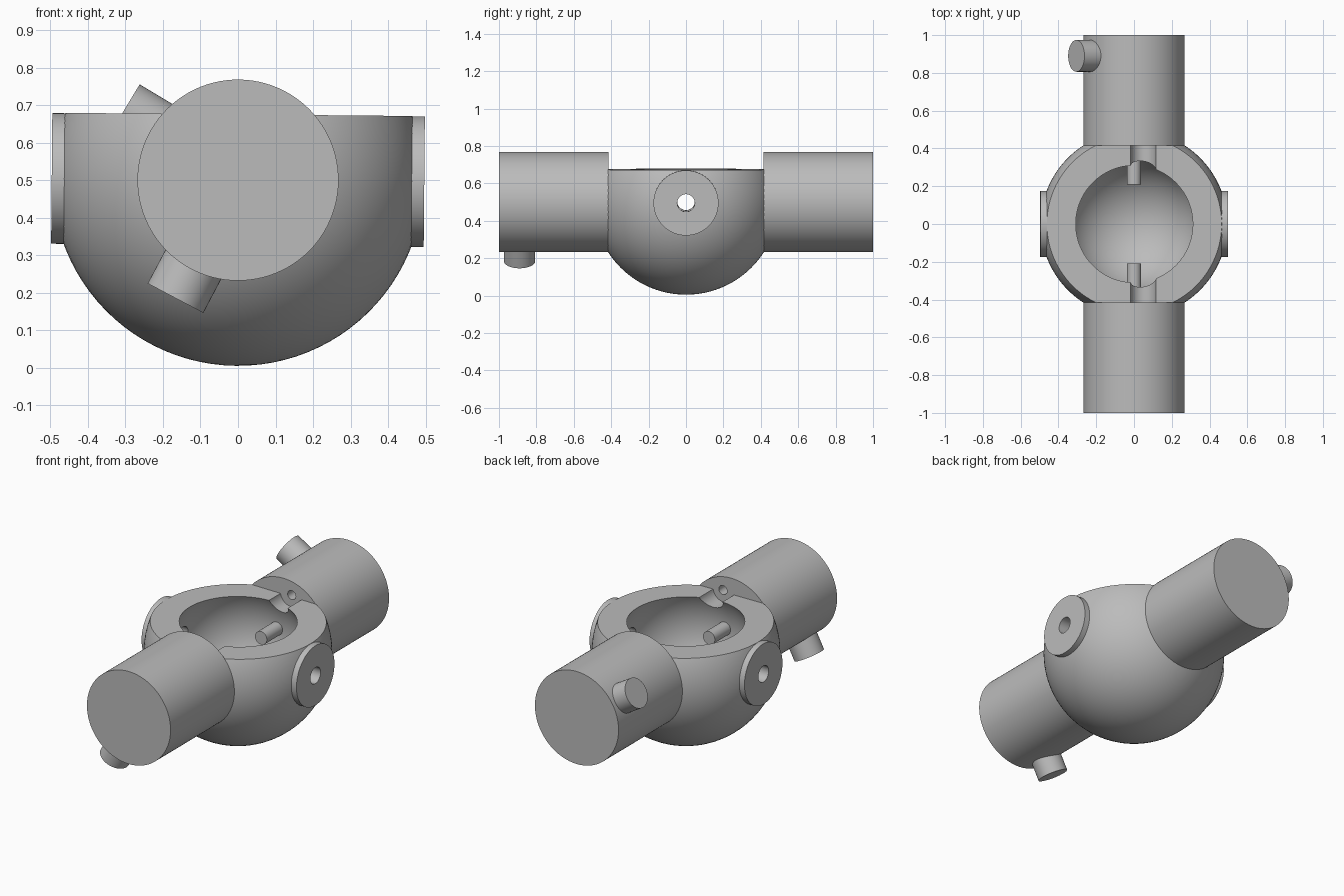
import bpy
import math
from mathutils import Matrix, Vector

cube = bpy.data.objects.get("Cube")
if cube:
    bpy.data.objects.remove(cube, do_unlink=True)

CENTRE = Vector((0, 0, 0.5))
BALL_R, CAVITY_R, ARM_R, BOSS_R = 0.495, 0.356, 0.268, 0.174
RIM_Z, ARM_START, ARM_END = 0.675, 0.415, 1.0

grey = bpy.data.materials.new("plain grey")
grey.use_nodes = True
grey.diffuse_color = (0.5, 0.5, 0.5, 1)
grey.node_tree.nodes["Principled BSDF"].inputs["Base Color"].default_value = (0.5, 0.5, 0.5, 1)

parts = []


def finish(name, part):
    obj = bpy.context.object
    obj.name = name
    obj.data.materials.append(grey)
    if part:
        parts.append(obj)
    else:
        obj.hide_render = True
    return obj


def rod(name, start, end, radius, part=True, sides=64):
    """Cylinder between two points."""
    start, end = Vector(start), Vector(end)
    axis = end - start
    bpy.ops.mesh.primitive_cylinder_add(
        vertices=sides, radius=radius, depth=axis.length, location=(start + end) / 2,
        rotation=axis.to_track_quat('Z', 'Y').to_euler())
    return finish(name, part)


def sphere(name, radius, part=True):
    bpy.ops.mesh.primitive_uv_sphere_add(segments=96, ring_count=48, radius=radius, location=CENTRE)
    return finish(name, part)


def cut(obj, cutters):
    bpy.context.view_layer.objects.active = obj
    for cutter in cutters:
        mod = obj.modifiers.new("cut", 'BOOLEAN')
        mod.operation = 'DIFFERENCE'
        mod.solver = 'EXACT'
        mod.object = cutter
        bpy.ops.object.modifier_apply(modifier=mod.name)


# Cutters: open top, hollow, cross bore
bpy.ops.mesh.primitive_cube_add(size=2, location=(0, 0, RIM_Z + 1))
top_cutter = finish("top_cutter", False)
cavity = sphere("cavity_cutter", CAVITY_R, False)
bore = rod("bore_cutter", (-1, 0, 0.5), (1, 0, 0.5), 0.047, False, 48)
cutters = [top_cutter, cavity, bore]

# Hollow ball
ball = sphere("ball_shell", BALL_R)
cut(ball, cutters)

# Side bosses with the bore through them
for side, label in ((1, "left"), (-1, "right")):
    boss = rod(label + "_boss", (side * 0.44, 0, 0.5), (side * 0.4965, 0, 0.5), BOSS_R)
    cut(boss, [bore])

# Arms, inner pins, rim grooves and screw holes
for side, label in ((-1, "front"), (1, "rear")):
    arm = rod(label + "_arm", (0, side * ARM_START, 0.5), (0, side * ARM_END, 0.5), ARM_R, sides=96)
    rod(label + "_pin", (0, side * 0.21, 0.5), (0, side * 0.40, 0.5), 0.038, sides=32)
    groove = rod(label + "_groove_cutter", (0.048, side * 0.2, 0.685),
                 (0.048, side * ARM_START, 0.685), 0.068, False, 48)
    hole = rod(label + "_hole_cutter", (0.052, side * 0.4, 0.685),
               (0.052, side * 0.55, 0.685), 0.026, False, 32)
    cut(ball, [groove, hole])
    cut(arm, [hole])
    cutters += [groove, hole]

# Pegs pointing out of the arms
for label, y, direction in (("front", -0.89, (-0.46, 0, -0.888)), ("rear", 0.89, (-0.862, 0, 0.507))):
    base = CENTRE + Vector((0, y, 0))
    out = Vector(direction).normalized()
    rod(label + "_peg", base + out * 0.2, base + out * 0.356, 0.084, sides=48)

for cutter in cutters:
    bpy.data.objects.remove(cutter, do_unlink=True)

# Slight lean of the whole joint, then shading
lean = Matrix.Translation(CENTRE) @ Matrix.Rotation(0.009, 4, 'Y') @ Matrix.Translation(-CENTRE)
for obj in parts:
    obj.matrix_world = lean @ obj.matrix_world
    bpy.ops.object.select_all(action='DESELECT')
    obj.select_set(True)
    bpy.context.view_layer.objects.active = obj
    bpy.ops.object.shade_smooth_by_angle(angle=math.radians(30))
